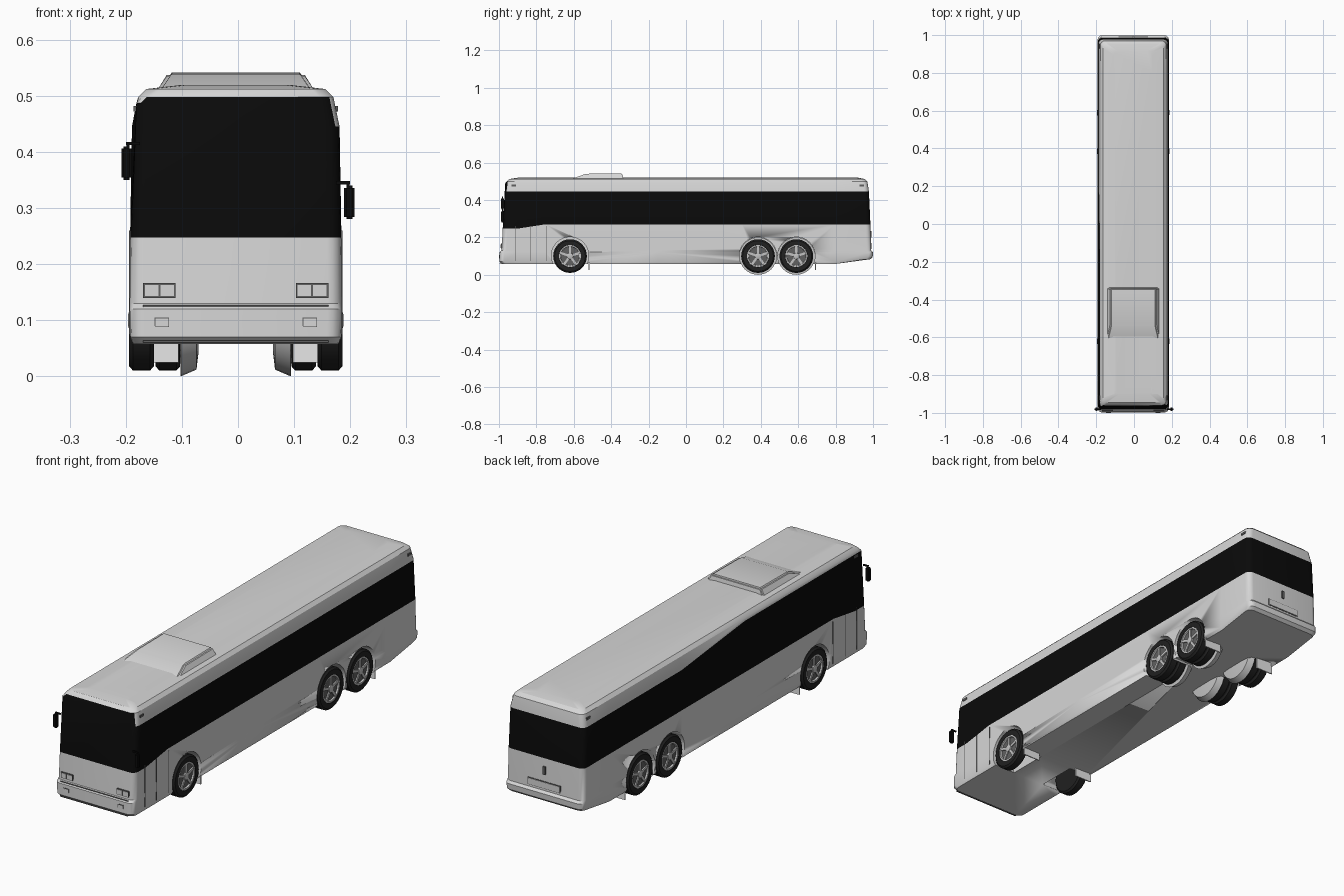
import bpy, bmesh, math
from mathutils import Matrix, Vector

if "Cube" in bpy.data.objects:
    bpy.data.objects.remove(bpy.data.objects["Cube"], do_unlink=True)

CX = -0.004            # body centreline
WHEEL_Z = 0.1
FRONT_AXLE, REAR_AXLES = -0.62, (0.385, 0.59)


def material(name, v):
    m = bpy.data.materials.new(name)
    m.use_nodes = True
    m.diffuse_color = (v, v, v, 1)
    m.node_tree.nodes["Principled BSDF"].inputs["Base Color"].default_value = (v, v, v, 1)
    return m


PAINT = material("light grey paint", 0.68)
GLASS = material("black glass", 0.003)
TYRE = material("tyre rubber", 0.015)
TRIM = material("dark grey trim", 0.12)
METAL = material("wheel metal", 0.55)
FLAP = material("pale flap", 0.8)


def finish(bm, name, mats, angle=35, offset=CX):
    bmesh.ops.recalc_face_normals(bm, faces=bm.faces)
    bmesh.ops.translate(bm, verts=bm.verts, vec=(offset, 0, 0))
    me = bpy.data.meshes.new(name)
    bm.to_mesh(me)
    bm.free()
    for m in mats:
        me.materials.append(m)
    ob = bpy.data.objects.new(name, me)
    bpy.context.collection.objects.link(ob)
    bpy.ops.object.select_all(action="DESELECT")
    ob.select_set(True)
    bpy.context.view_layer.objects.active = ob
    bpy.ops.object.shade_smooth_by_angle(angle=math.radians(angle))
    return ob


def box(bm, lo, hi, mat=0, rot=None):
    lo, hi = Vector(lo), Vector(hi)
    vs = bmesh.ops.create_cube(bm, size=1)["verts"]
    for v in vs:
        v.co = (lo + hi) / 2 + Vector(a * b for a, b in zip(v.co, hi - lo))
    if rot:
        bmesh.ops.transform(bm, matrix=rot, verts=vs)
    for f in {f for v in vs for f in v.link_faces}:
        f.material_index = mat


def lathe(bm, profile, y, z, side, segs=32, mat=0):
    """Revolve (radius, x) points about an axle, closing both ends."""
    rings = []
    for r, x in profile:
        rings.append([bm.verts.new((side * x, y + r * math.cos(2 * math.pi * k / segs),
                                    z + r * math.sin(2 * math.pi * k / segs)))
                      for k in range(segs)])
    faces = [bm.faces.new((a[k], a[(k + 1) % segs], b[(k + 1) % segs], b[k]))
             for a, b in zip(rings, rings[1:]) for k in range(segs)]
    faces += [bm.faces.new(rings[0]), bm.faces.new(rings[-1])]
    for f in faces:
        f.material_index = mat


# --- body shell: stacked rounded rectangles (height, half width, front, back)
LEVELS = [(0.058, 0.183, -0.985, 0.985), (0.07, 0.188, -0.998, 0.998),
          (0.12, 0.189, -0.998, 1.0), (0.13, 0.189, -0.986, 0.99),
          (0.27, 0.188, -0.98, 0.986), (0.445, 0.185, -0.967, 0.978),
          (0.498, 0.174, -0.96, 0.97), (0.512, 0.16, -0.945, 0.955),
          (0.519, 0.1, -0.9, 0.92)]
STATIONS = [-0.9, -0.75, -0.15, 0.3, 0.8]
GLASS_LOW, GLASS_TOP = 4, 5


def ring(bm, i):
    z, w, yf, yb = LEVELS[i]
    r, pts = 0.025, []

    def corner(cx, cy, start):
        for k in range(5):
            a = math.radians(start + 22.5 * k)
            pts.append((cx + r * math.cos(a), cy + r * math.sin(a)))
    corner(w - r, yf + r, -90)
    pts.extend((w, y) for y in STATIONS)
    corner(w - r, yb - r, 0)
    corner(-w + r, yb - r, 90)
    pts.extend((-w, y) for y in reversed(STATIONS))
    corner(-w + r, yf + r, 180)
    verts = []
    for x, y in pts:
        zz = z
        if i < 2 and y > 0.85:                          # raised tail
            zz += 0.025
        if i == GLASS_LOW and y < -0.89:                # glass drops at the front
            zz = 0.247
        if i == GLASS_TOP and x < -0.1 and y < -0.1:    # glass sweeps up on one side
            zz, x = 0.487, max(x, -0.177)
        verts.append(bm.verts.new((x, y, zz)))
    return verts


bm = bmesh.new()
rings = [ring(bm, i) for i in range(len(LEVELS))]
n = len(rings[0])
for i, (a, b) in enumerate(zip(rings, rings[1:])):
    for k in range(n):
        f = bm.faces.new((a[k], a[(k + 1) % n], b[(k + 1) % n], b[k]))
        f.normal_update()
        windscreen = i in (GLASS_LOW, GLASS_TOP) and f.normal.y < -0.6
        f.material_index = int(i == GLASS_LOW or windscreen)
bm.faces.new(rings[0])
bm.faces.new(rings[-1])
body = finish(bm, "body", [PAINT, GLASS], 30)

# --- wheel wells cut into the body
bm = bmesh.new()
for side in (-1, 1):
    for y in (FRONT_AXLE, *REAR_AXLES):
        lathe(bm, [(0.1, 0.08), (0.1, 0.25)], y, WHEEL_Z + 0.002, side)
cutter = finish(bm, "wheel_well_cutter", [PAINT])
cutter.hide_render = True
cut = body.modifiers.new("wheel wells", "BOOLEAN")
cut.operation, cut.solver, cut.object = "DIFFERENCE", "EXACT", cutter
bpy.context.view_layer.objects.active = body
bpy.ops.object.modifier_apply(modifier=cut.name)
bpy.data.objects.remove(cutter, do_unlink=True)

# --- roof unit with a sloping nose
bm = bmesh.new()
low = [bm.verts.new(p) for p in ((-0.14, -0.62, 0.51), (0.14, -0.62, 0.51),
                                 (0.14, -0.335, 0.51), (-0.14, -0.335, 0.51))]
top = [bm.verts.new(p) for p in ((-0.12, -0.535, 0.54), (0.12, -0.535, 0.54),
                                 (0.12, -0.34, 0.542), (-0.12, -0.34, 0.542))]
for k in range(4):
    bm.faces.new((low[k], low[(k + 1) % 4], top[(k + 1) % 4], top[k]))
bm.faces.new(low)
bm.faces.new(top)
bmesh.ops.bevel(bm, geom=bm.edges[:], offset=0.006, segments=2, affect="EDGES")
finish(bm, "roof_unit", [PAINT])

# --- wheels, with twin tyres on the rear axles
TYRE_SHAPE = [(0.058, 0.0), (0.082, 0.0), (0.09, 0.007), (0.09, 0.037),
              (0.082, 0.044), (0.058, 0.044)]


def wheel(name, y, side, twin):
    bm = bmesh.new()
    outer = 0.146
    for start in ([outer, outer - 0.047] if twin else [outer]):
        lathe(bm, [(r, x + start) for r, x in TYRE_SHAPE[:-1]]
              + [(0.06, start + 0.044), (0.056, start + 0.034)], y, WHEEL_Z, side)
    face = outer + 0.034
    lathe(bm, [(0.06, face), (0.059, face + 0.009), (0.052, face + 0.009),
               (0.05, face + 0.002)], y, WHEEL_Z, side, mat=2)
    lathe(bm, [(0.049, face), (0.049, face + 0.003)], y, WHEEL_Z, side, mat=1)
    lathe(bm, [(0.018, face), (0.016, face + 0.01), (0.01, face + 0.012)],
          y, WHEEL_Z, side, 16, 2)
    for k in range(5):
        rot = Matrix.Translation((0, y, WHEEL_Z)) @ Matrix.Rotation(math.tau * k / 5, 4, "X")
        xs = sorted((side * face, side * (face + 0.008)))
        box(bm, (xs[0], -0.006, 0.01), (xs[1], 0.006, 0.054), 2, rot)
    if twin:    # dished inner hub guard
        lathe(bm, [(0.055, 0.066), (0.088, 0.07), (0.1, 0.098), (0.05, 0.1)],
              y, WHEEL_Z, side, mat=2)
    finish(bm, name, [TYRE, TRIM, METAL])


for side, label in ((1, "left"), (-1, "right")):
    wheel(label + "_front_wheel", FRONT_AXLE, side, False)
    for j, y in enumerate(REAR_AXLES):
        wheel(f"{label}_rear_wheel_{j + 1}", y, side, True)

    # mud flaps
    bm = bmesh.new()
    for y in (FRONT_AXLE + 0.1, REAR_AXLES[1] + 0.1):
        xs = sorted((side * 0.102, side * 0.186))
        box(bm, (xs[0], y, 0.025), (xs[1], y + 0.005, 0.085))
    finish(bm, label + "_mud_flaps", [FLAP])

    # headlamps: two framed squares, plus a fog lamp in the bumper
    bm = bmesh.new()
    for x in (0.122, 0.15):
        cx = side * x
        box(bm, (cx - 0.015, -0.989, 0.14), (cx + 0.015, -0.983, 0.166), 0)
        box(bm, (cx - 0.012, -0.991, 0.143), (cx + 0.012, -0.984, 0.163), 1)
    cx = side * 0.132
    box(bm, (cx - 0.013, -1.0, 0.09), (cx + 0.013, -0.996, 0.105), 0)
    box(bm, (cx - 0.011, -1.001, 0.088), (cx + 0.013, -0.996, 0.103), 1)
    finish(bm, label + "_headlamps", [TRIM, PAINT])

    # small marker lamps high on the side
    bm = bmesh.new()
    for y in (-0.92, 0.94):
        cx = side * 0.178
        box(bm, (cx - 0.004, y - 0.012, 0.472), (cx + 0.004, y + 0.012, 0.482))
    finish(bm, label + "_marker_lamps", [TRIM])

    # door outline
    bm = bmesh.new()
    cx = side * 0.188
    for y in (-0.91, -0.83, -0.745):
        box(bm, (cx - 0.002, y - 0.0015, 0.075), (cx + 0.002, y + 0.0015, 0.26))
    finish(bm, label + "_door_seams", [TRIM])

# --- mirrors, set at different heights, on bent arms
for label, side, z in (("left", 1, 0.31), ("right", -1, 0.38)):
    bm = bmesh.new()
    xs = sorted((side * 0.189, side * 0.208))
    box(bm, (xs[0], -0.99, z - 0.03), (xs[1], -0.972, z + 0.03))
    bmesh.ops.bevel(bm, geom=bm.edges[:], offset=0.004, segments=2, affect="EDGES")
    xs = sorted((side * 0.175, side * 0.2))
    box(bm, (xs[0], -0.984, z + 0.032), (xs[1], -0.978, z + 0.038))
    box(bm, (side * 0.196 - 0.003, -0.984, z + 0.02), (side * 0.196 + 0.003, -0.978, z + 0.038))
    finish(bm, label + "_mirror", [GLASS], offset=0)

# --- bumper seams
bm = bmesh.new()
box(bm, (-0.165, -0.993, 0.124), (0.165, -0.986, 0.127))
box(bm, (-0.165, -0.996, 0.06), (0.165, -0.99, 0.064))
finish(bm, "front_bumper_seams", [TRIM])

# --- rear number plate recess and handle
bm = bmesh.new()
box(bm, (-0.08, 0.985, 0.138), (0.08, 0.991, 0.17), 0)
box(bm, (-0.077, 0.985, 0.141), (0.077, 0.993, 0.167), 1)
box(bm, (-0.006, 0.983, 0.2), (0.006, 0.993, 0.235), 0)
finish(bm, "rear_plate_panel", [TRIM, PAINT])
